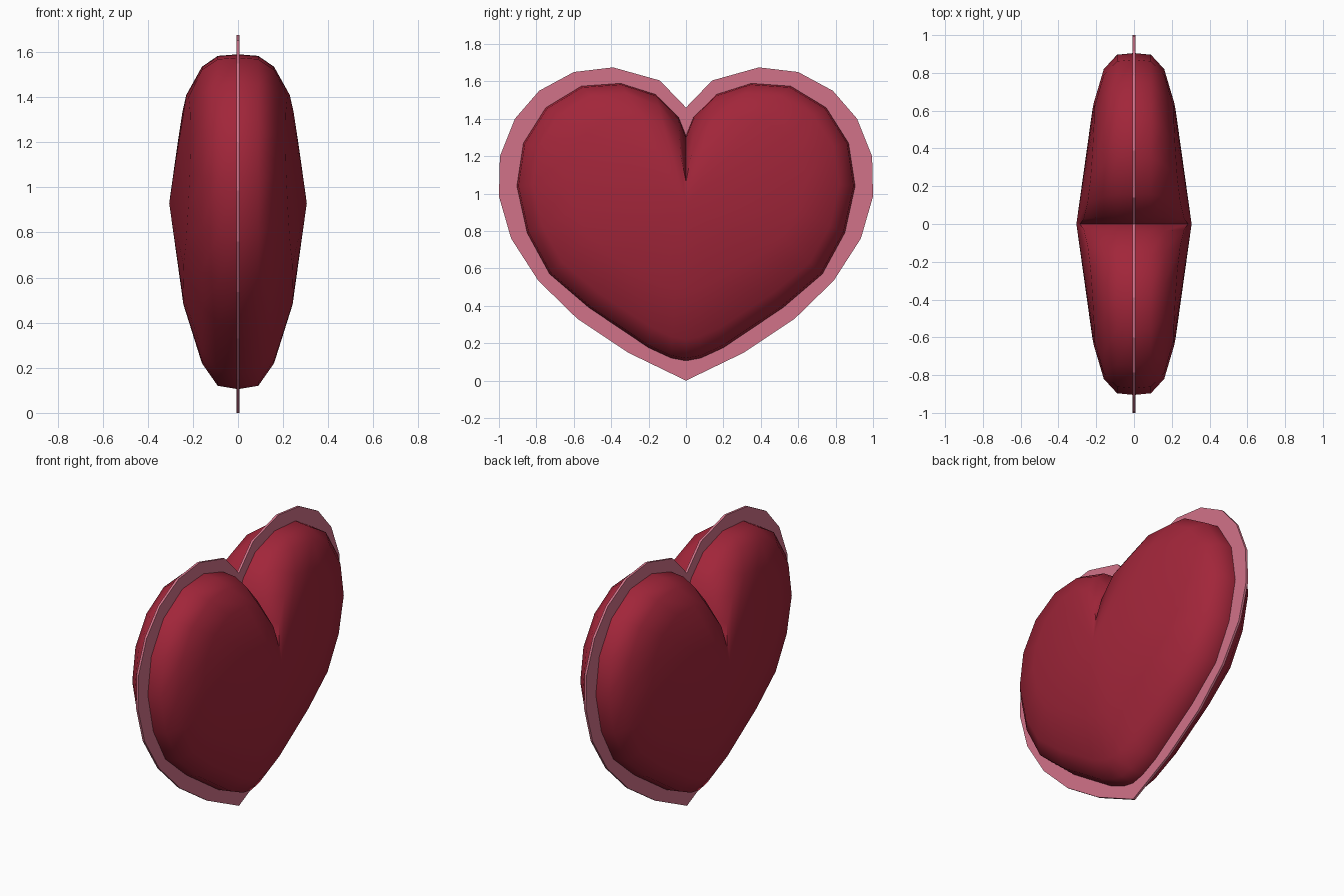
import bpy, bmesh, math

cube = bpy.data.objects.get("Cube")
if cube:
    bpy.data.objects.remove(cube, do_unlink=True)


def material(name, rgb):
    mat = bpy.data.materials.new(name)
    mat.use_nodes = True
    mat.diffuse_color = (*rgb, 1)
    mat.node_tree.nodes["Principled BSDF"].inputs["Base Color"].default_value = (*rgb, 1)
    return mat


def full_loop(half):
    """Close a half outline running from the cleft to the tip."""
    return half + [(-y, z) for y, z in reversed(half[1:-1])]


def loft(name, rings, mat, poles=None):
    """Skin closed rings, ending in pole points or flat caps."""
    bm = bmesh.new()
    loops = [[bm.verts.new(p) for p in ring] for ring in rings]
    n = len(loops[0])
    for a, b in zip(loops, loops[1:]):
        for i in range(n):
            j = (i + 1) % n
            bm.faces.new((a[i], a[j], b[j], b[i]))
    for k, loop in enumerate((loops[0], loops[-1])):
        if poles:
            tip = bm.verts.new(poles[k])
            for i in range(n):
                bm.faces.new((loop[i], loop[(i + 1) % n], tip))
        else:
            bm.faces.new(loop)
    bmesh.ops.recalc_face_normals(bm, faces=bm.faces)
    mesh = bpy.data.meshes.new(name)
    bm.to_mesh(mesh)
    bm.free()
    mesh.materials.append(mat)
    obj = bpy.data.objects.new(name, mesh)
    bpy.context.collection.objects.link(obj)
    return obj


red = material("deep red", (0.36, 0.019, 0.042))
pink = material("dusty pink", (0.64, 0.17, 0.25))

# Thin flat seam border
border = full_loop([(0, 1.46), (.14, 1.605), (.39, 1.675), (.6, 1.65), (.785, 1.55),
                    (.915, 1.4), (.995, 1.2), (1, .985), (.935, .76), (.79, .535),
                    (.58, .33), (.31, .15), (0, 0)])
loft("seam_border", [[(x, y, z) for y, z in border] for x in (-.007, .007)], pink)

# Puffy heart cushion: rings shrink towards a raised centre on each side
outline = [(0, 1.31), (.04, 1.41), (.16, 1.53), (.35, 1.59), (.56, 1.575), (.75, 1.46),
           (.87, 1.27), (.905, 1.04), (.85, .79), (.73, .57), (.52, .39), (.2, .175),
           (.08, .12), (0, .105)]
FOCUS, PEAK_X, PEAK_Z = 1.108, .305, .93
cleft_weight = {0: 1, 1: .55, 2: .2}


def cushion_ring(x, sy, sz, drop):
    half = [(y * sy, FOCUS + (z - FOCUS) * sz - drop * cleft_weight.get(i, 0))
            for i, (y, z) in enumerate(outline)]
    ring = []
    for y, z in full_loop(half):
        # the innermost ring lies on a shallow cone
        px = PEAK_X - .14 * math.hypot(y, z - PEAK_Z) if x is None else x
        ring.append((px, y, z))
    return ring


side = [cushion_ring(*spec) for spec in
        ((.09, .99, .985, .01), (.16, .906, .885, .06), (None, .707, .626, .17))]
mirrored = [[(-x, y, z) for x, y, z in ring] for ring in reversed(side)]
cushion = loft("heart_cushion", mirrored + [cushion_ring(0, 1, 1, 0)] + side, red,
               [(-PEAK_X, 0, PEAK_Z), (PEAK_X, 0, PEAK_Z)])

bpy.ops.object.select_all(action='DESELECT')
cushion.select_set(True)
bpy.context.view_layer.objects.active = cushion
bpy.ops.object.shade_smooth_by_angle(angle=math.radians(60))
